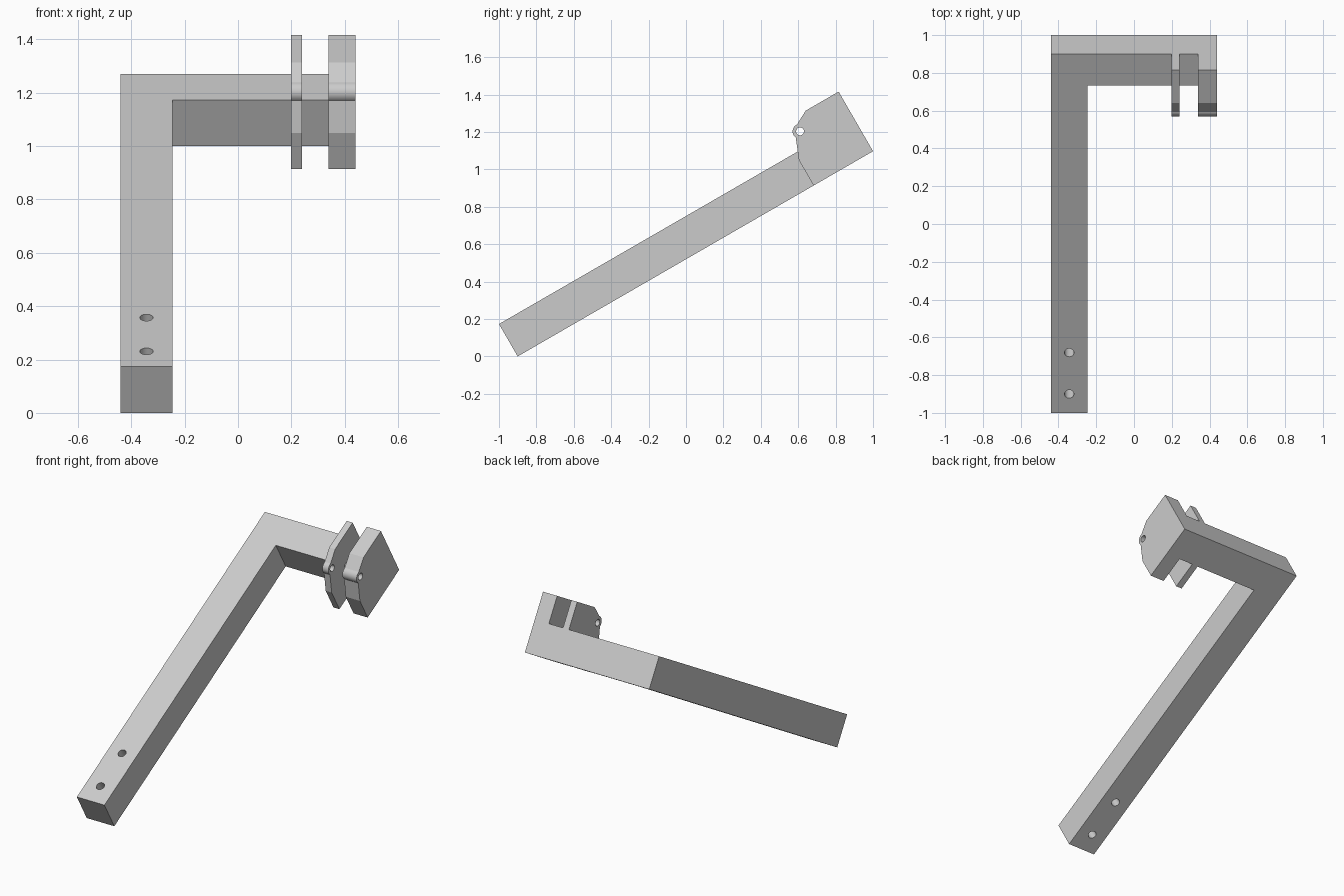
import bpy, bmesh, math
from mathutils import Matrix, Vector

cube = bpy.data.objects.get("Cube")
if cube:
    bpy.data.objects.remove(cube, do_unlink=True)

grey = bpy.data.materials.new("plain grey")
grey.use_nodes = True
grey.diffuse_color = (0.6, 0.6, 0.6, 1)
grey.node_tree.nodes["Principled BSDF"].inputs["Base Color"].default_value = (0.6, 0.6, 0.6, 1)

# The whole bracket leans 30 degrees: local y runs along the arm, local z across it
LEAN = Matrix.Translation((0, -0.9, 0)) @ Matrix.Rotation(math.radians(30), 4, 'X')
LENGTH, THICK, LEFT, RIGHT = 2.194, 0.2, -0.44, 0.44


def finish(name, bm):
    bmesh.ops.recalc_face_normals(bm, faces=bm.faces)
    bm.transform(LEAN)
    mesh = bpy.data.meshes.new(name)
    bm.to_mesh(mesh)
    bm.free()
    mesh.materials.append(grey)
    ob = bpy.data.objects.new(name, mesh)
    bpy.context.collection.objects.link(ob)
    return ob


def prism(name, points, offset):
    """Extrude a flat outline of 3D points by an offset."""
    bm = bmesh.new()
    face = bm.faces.new([bm.verts.new(p) for p in points])
    out = bmesh.ops.extrude_face_region(bm, geom=[face])
    bmesh.ops.translate(bm, vec=offset,
                        verts=[g for g in out["geom"] if isinstance(g, bmesh.types.BMVert)])
    return finish(name, bm)


def drill(ob, centre, axis, radius, depth):
    """Cut a round hole through an object."""
    bm = bmesh.new()
    turn = Vector((0, 0, 1)).rotation_difference(Vector(axis)).to_matrix().to_4x4()
    bmesh.ops.create_cone(bm, cap_ends=True, segments=32, radius1=radius, radius2=radius,
                          depth=depth, matrix=Matrix.Translation(centre) @ turn)
    cutter = finish("hole_cutter", bm)
    cutter.hide_render = True
    mod = ob.modifiers.new("hole", 'BOOLEAN')
    mod.operation, mod.solver, mod.object = 'DIFFERENCE', 'EXACT', cutter
    select(ob)
    bpy.ops.object.modifier_apply(modifier=mod.name)
    bpy.data.objects.remove(cutter, do_unlink=True)


def select(ob):
    bpy.ops.object.select_all(action='DESELECT')
    ob.select_set(True)
    bpy.context.view_layer.objects.active = ob


# L-shaped arm with two mounting holes near its foot
inner, bar_x = 2.0, -0.245
arm = prism("arm", [(LEFT, 0, 0), (bar_x, 0, 0), (bar_x, inner, 0), (0.34, inner, 0),
                    (0.34, LENGTH, 0), (LEFT, LENGTH, 0)], (0, 0, THICK))
for along in (0.115, 0.368):
    drill(arm, (-0.343, along, THICK / 2), (0, 0, 1), 0.025, 0.5)

# Hinge plates: chamfered outline with a rounded pin boss
PIN, BOSS = (1.909, 0.287), 0.04
outline = [(LENGTH, 0), (1.827, 0), (1.827, 0.157)]
for i in range(17):
    a = math.radians(205 - 120 * i / 16)
    outline.append((PIN[0] + BOSS * math.cos(a), PIN[1] + BOSS * math.sin(a)))
outline += [(1.991, 0.368), (LENGTH, 0.368)]

parts = [arm]
for name, x0, x1 in (("inner_hinge_plate", 0.198, 0.24), ("outer_hinge_plate", 0.343, RIGHT)):
    x0 = 0.34 if x1 == RIGHT else x0
    plate = prism(name, [(x0, y, z) for y, z in outline], (x1 - x0, 0, 0))
    drill(plate, ((x0 + x1) / 2, *PIN), (1, 0, 0), 0.021, 0.3)
    parts.append(plate)

for ob in parts:
    select(ob)
    bpy.ops.object.shade_smooth_by_angle(angle=math.radians(15))
